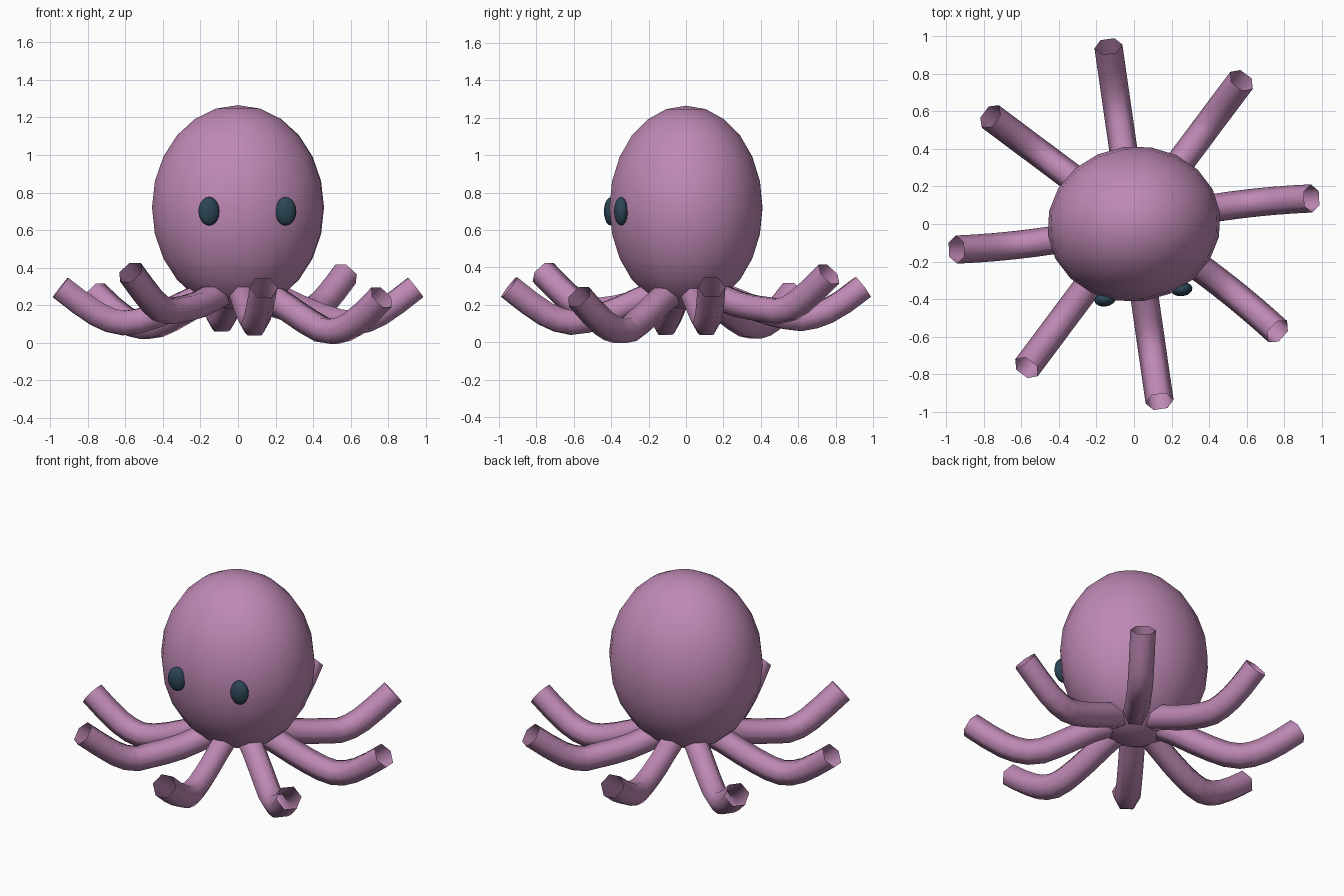
import bpy, bmesh, math
from mathutils import Matrix, Vector

if "Cube" in bpy.data.objects:
    bpy.data.objects.remove(bpy.data.objects["Cube"])

TURN = math.radians(7.6)          # whole animal is turned slightly


def material(name, color):
    m = bpy.data.materials.new(name)
    m.diffuse_color = (*color, 1)
    m.use_nodes = True
    m.node_tree.nodes["Principled BSDF"].inputs["Base Color"].default_value = m.diffuse_color
    return m


pink = material("mauve_skin", (0.52, 0.25, 0.46))
dark = material("dark_eye", (0.025, 0.06, 0.09))


def finish(name, bm, mat):
    me = bpy.data.meshes.new(name)
    for f in bm.faces:
        f.smooth = True
    bm.to_mesh(me)
    bm.free()
    me.materials.append(mat)
    ob = bpy.data.objects.new(name, me)
    bpy.context.collection.objects.link(ob)
    return ob


def ellipsoid(name, center, radii, segs, rings, mat):
    bm = bmesh.new()
    bmesh.ops.create_uvsphere(bm, u_segments=segs, v_segments=rings, radius=1)
    bm.transform(Matrix.Rotation(TURN, 4, 'Z') @ Matrix.Translation(center)
                 @ Matrix.Diagonal((*radii, 1)))
    return finish(name, bm, mat)


def tentacle(name, angle, base_twist, low, tip):
    """Open six-sided tube following a drooping arm with a raised tip."""
    # radius from centre, height, share of low offset, share of tip offset
    profile = [(0.14, 0.27, 0, 0), (0.25, 0.228, 0.1, 0), (0.35, 0.182, 0.35, 0),
               (0.45, 0.143, 0.7, 0), (0.54, 0.115, 1, 0), (0.62, 0.105, 1, 0),
               (0.69, 0.12, 0.9, 0.1), (0.76, 0.152, 0.6, 0.4),
               (0.85, 0.213, 0.2, 0.8), (0.955, 0.295, 0, 1)]
    path = []
    for r, z, a, b in profile:
        t = angle + base_twist * max(0, (0.955 - r) / 0.5)
        path.append(Vector((r * math.cos(t), r * math.sin(t), z + a * low + b * tip)))
    bm = bmesh.new()
    rings = []
    for i, p in enumerate(path):
        tan = (path[min(i + 1, len(path) - 1)] - path[max(i - 1, 0)]).normalized()
        side = Vector((-tan.y, tan.x, 0)).normalized()
        up = tan.cross(side)
        rings.append([bm.verts.new(p + 0.075 * (math.cos(k * math.pi / 3) * side
                                                + math.sin(k * math.pi / 3) * up))
                      for k in range(6)])
    for a, b in zip(rings, rings[1:]):
        for k in range(6):
            n = (k + 1) % 6
            bm.faces.new((a[k], a[n], b[n], b[k]))
    bmesh.ops.recalc_face_normals(bm, faces=bm.faces)
    return finish(name, bm, pink)


# Head
ellipsoid("head", (0, 0, 0.72), (0.462, 0.413, 0.545), 20, 12, pink)

# Eyes
for side, label in ((-1, "left"), (1, "right")):
    ellipsoid(f"eye_{label}", (side * 0.206, -0.378, 0.70),
              (0.057, 0.037, 0.076), 16, 10, dark)

# Tentacles: base twist in degrees, low offset, tip offset
arms = [(3, 0, 0), (0, 0.06, 0.07), (0, 0.02, 0), (0, -0.02, -0.03),
        (3, 0, 0), (0, 0.06, 0.08), (0, 0, 0), (3, -0.045, -0.052)]
for i, (twist, low, tip) in enumerate(arms):
    tentacle(f"tentacle_{i + 1}", math.radians(8.2 + 45 * i),
             math.radians(twist), low, tip)
